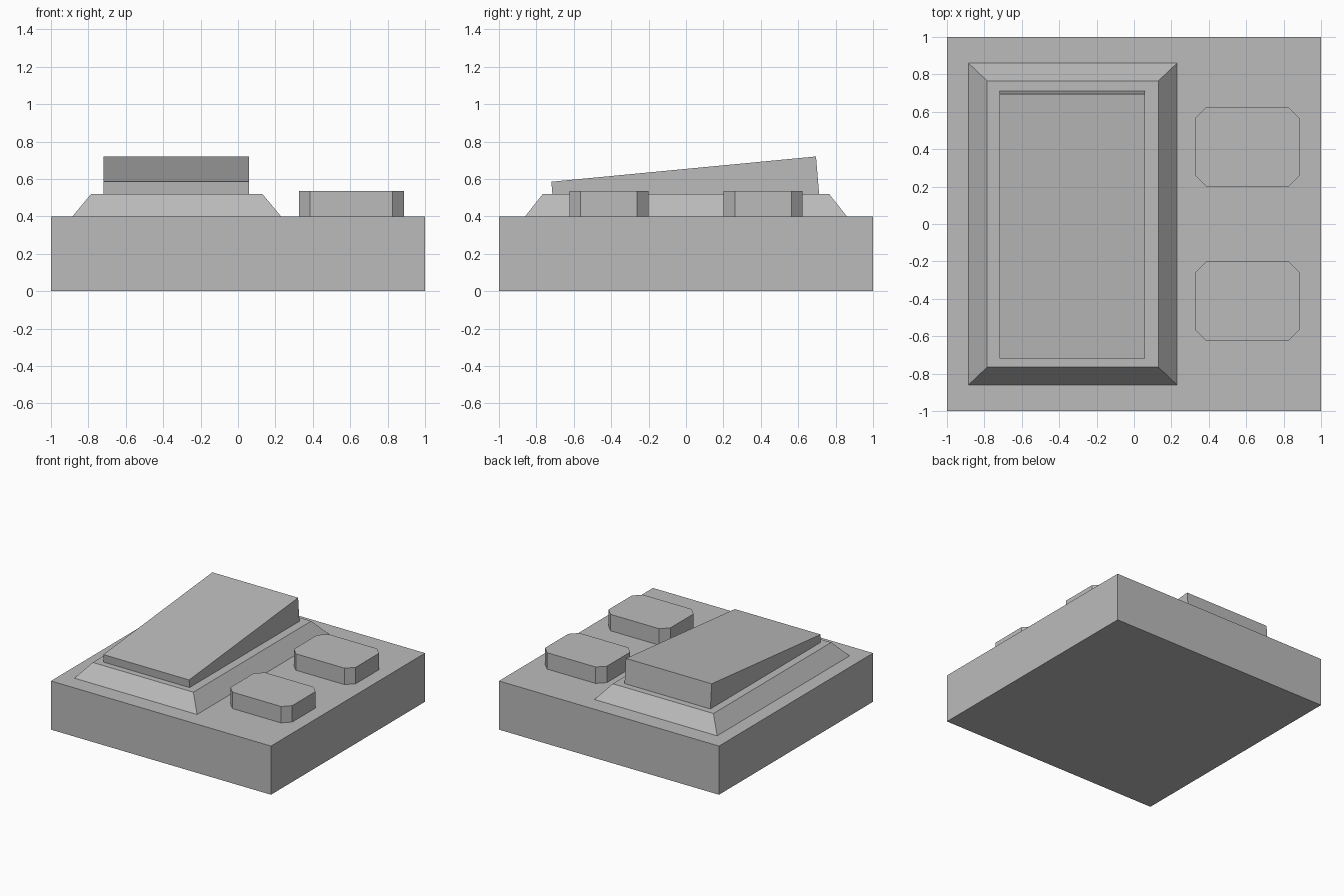
import bpy
import bmesh

cube = bpy.data.objects.get("Cube")
if cube:
    bpy.data.objects.remove(cube, do_unlink=True)

# One grey plastic throughout
grey = bpy.data.materials.new("grey_plastic")
grey.use_nodes = True
colour = (0.5, 0.5, 0.5, 1)
grey.diffuse_color = colour
grey.node_tree.nodes["Principled BSDF"].inputs["Base Color"].default_value = colour


def loft(name, lower, upper):
    """Closed solid between two matching loops of points."""
    bm = bmesh.new()
    a = [bm.verts.new(p) for p in lower]
    b = [bm.verts.new(p) for p in upper]
    bm.faces.new(a)
    bm.faces.new(b)
    for i in range(len(a)):
        j = (i + 1) % len(a)
        bm.faces.new((a[i], a[j], b[j], b[i]))
    bmesh.ops.recalc_face_normals(bm, faces=bm.faces)
    mesh = bpy.data.meshes.new(name)
    bm.to_mesh(mesh)
    bm.free()
    mesh.materials.append(grey)
    obj = bpy.data.objects.new(name, mesh)
    bpy.context.collection.objects.link(obj)
    return obj


def rect(x0, x1, y0, y1, z):
    return [(x0, y0, z), (x1, y0, z), (x1, y1, z), (x0, y1, z)]


def clipped_rect(x0, x1, y0, y1, c, z):
    """Rectangle with its four corners cut off by c."""
    return [(x0 + c, y0, z), (x1 - c, y0, z), (x1, y0 + c, z), (x1, y1 - c, z),
            (x1 - c, y1, z), (x0 + c, y1, z), (x0, y1 - c, z), (x0, y0 + c, z)]


# Base block
loft("base", rect(-1, 1, -1, 1, 0), rect(-1, 1, -1, 1, 0.4))

# Sloped frame under the rocker
loft("rocker_frame", rect(-0.885, 0.23, -0.86, 0.86, 0.4),
     rect(-0.785, 0.13, -0.765, 0.765, 0.52))

# Tilted rocker, its underside sunk in the frame
side = [(-0.711, 0.48), (0.715, 0.48), (0.695, 0.72), (-0.72, 0.585)]
loft("rocker", [(-0.72, y, z) for y, z in side], [(0.06, y, z) for y, z in side])

# Two buttons with clipped corners
for name, y in (("front_button", -0.412), ("back_button", 0.412)):
    outline = (0.325, 0.887, y - 0.211, y + 0.211, 0.06)
    loft(name, clipped_rect(*outline, 0.4), clipped_rect(*outline, 0.535))
